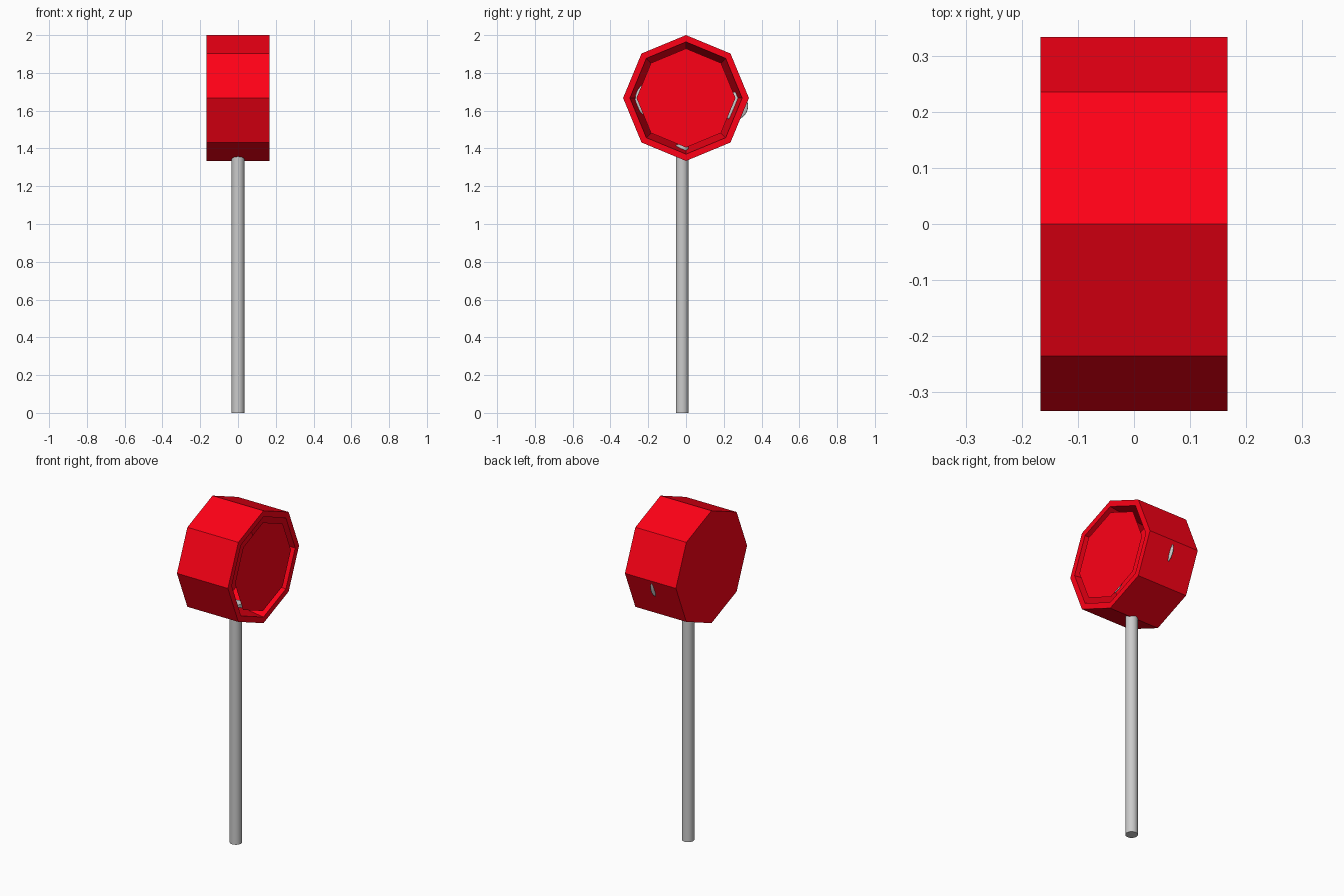
import bpy, bmesh, math

if "Cube" in bpy.data.objects:
    bpy.data.objects.remove(bpy.data.objects["Cube"])

CZ = 1.667  # height of the drum's axis

red = bpy.data.materials.new("red_paint")
red.diffuse_color = (1.0, 0.0, 0.008, 1)
red.use_nodes = True
red.node_tree.nodes["Principled BSDF"].inputs["Base Color"].default_value = red.diffuse_color


def finish(bm, name, mat=None):
    bmesh.ops.recalc_face_normals(bm, faces=bm.faces)
    me = bpy.data.meshes.new(name)
    bm.to_mesh(me)
    bm.free()
    ob = bpy.data.objects.new(name, me)
    bpy.context.collection.objects.link(ob)
    if mat:
        me.materials.append(mat)
    return ob


def ring(bm, x, r):
    # octagon around the x axis, one corner pointing up
    return [bm.verts.new((x, r * math.sin(i * math.pi / 4), CZ + r * math.cos(i * math.pi / 4)))
            for i in range(8)]


def smooth(ob):
    bpy.ops.object.select_all(action='DESELECT')
    ob.select_set(True)
    bpy.context.view_layer.objects.active = ob
    bpy.ops.object.shade_smooth_by_angle()


# octagonal drum: closed back, outer wall, front rim, tapering inner wall and floor
bm = bmesh.new()
rings = [ring(bm, x, r) for x, r in
         [(-0.167, 0.333), (0.167, 0.333), (0.167, 0.297), (-0.08, 0.262)]]
bm.faces.new(rings[0])
bm.faces.new(rings[-1])
for a, b in zip(rings, rings[1:]):
    for i in range(8):
        j = (i + 1) % 8
        bm.faces.new((a[i], a[j], b[j], b[i]))
finish(bm, "drum", red)

# octagonal face plate floating almost flush inside the rim, a thin sheet
bm = bmesh.new()
bm.faces.new(ring(bm, 0.163, 0.262))
plate = finish(bm, "face_plate", red)
if plate.data.polygons[0].normal.x < 0:
    plate.data.flip_normals()

# round pole, slightly towards the front
bpy.ops.mesh.primitive_cylinder_add(vertices=24, radius=0.034, depth=1.42, location=(0, -0.02, 0.71))
pole = bpy.context.object
pole.name = "pole"
smooth(pole)

# flat inner discs; the rear one breaks through the wall
for name, y, z, r in [("front_disc", -0.17, 1.66, 0.1), ("rear_disc", 0.254, 1.625, 0.075)]:
    bpy.ops.mesh.primitive_uv_sphere_add(segments=24, ring_count=12, radius=1, location=(0, y, z))
    disc = bpy.context.object
    disc.name = name
    disc.scale = (0.014, r, r)
    smooth(disc)
